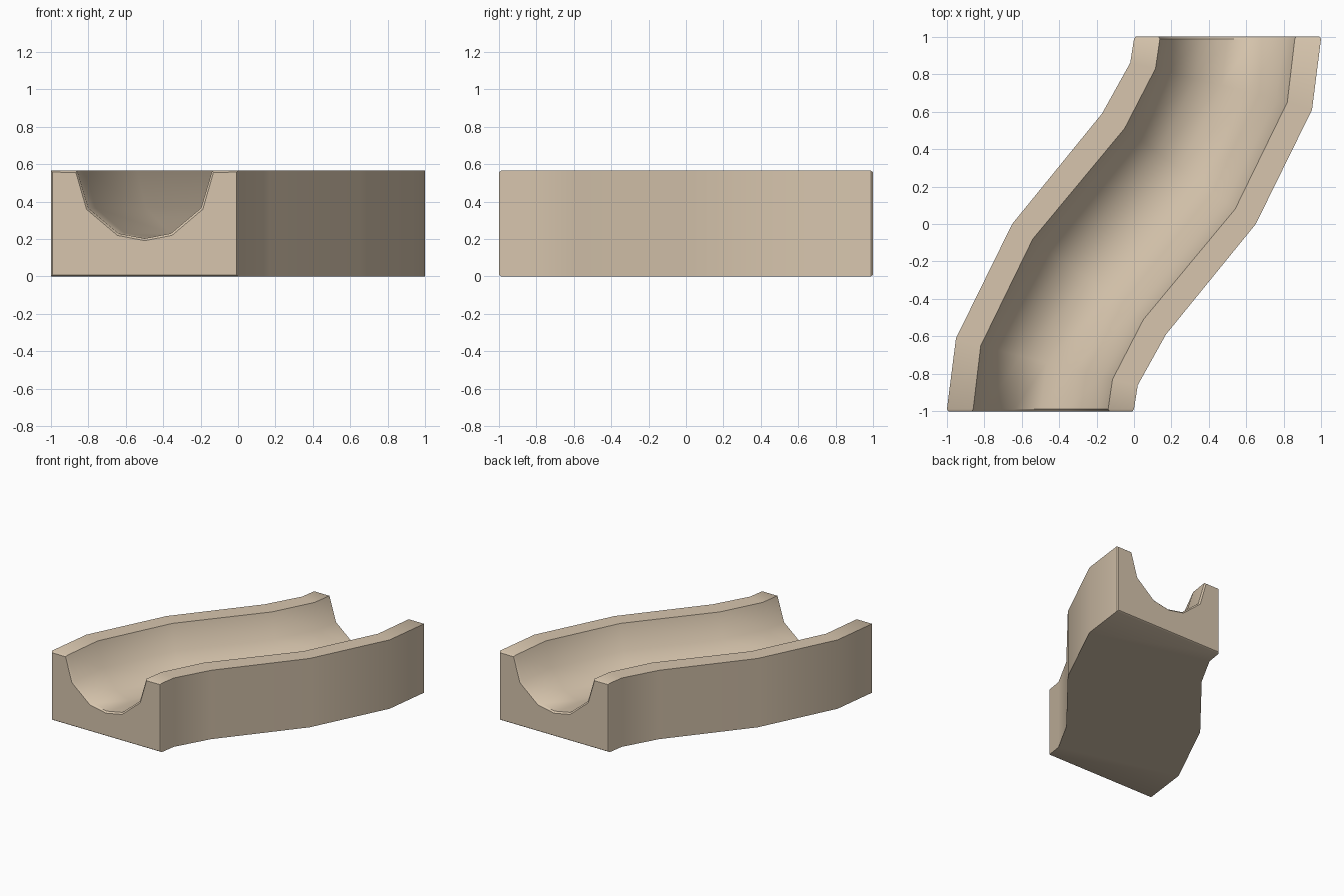
import bpy, bmesh
from mathutils import Vector

if "Cube" in bpy.data.objects:
    bpy.data.objects.remove(bpy.data.objects["Cube"])

H, E = 0.565, 0.988          # block height, end of the body before the chamfer

# Left wall and left rim in plan; the right ones are half-turn copies
outer_l = [(-0.998, -E), (-0.95, -0.61), (-0.65, 0), (-0.17, 0.59), (-0.02, 0.86), (0, E)]
inner_l = [(-0.858, -E), (-0.818, -0.65), (-0.54, -0.08), (-0.05, 0.51), (0.115, 0.83), (0.138, E)]


def half_turn(path):
    return [(-x, -y) for x, y in reversed(path)]


outer_r, inner_r = half_turn(outer_l), half_turn(inner_l)

# Channel profile: fraction across the opening, height
channel = [(0, H), (0.083, 0.365), (0.305, 0.23), (0.5, 0.203),
           (0.695, 0.23), (0.917, 0.365), (1, H)]

# Loft the cross-sections along the S bend
bm = bmesh.new()
rings = []
for ol, il, ir, orr in zip(outer_l, inner_l, inner_r, outer_r):
    a, b = Vector(il), Vector(ir)
    pts = [(*ol, 0), (*ol, H)]
    pts += [(*a.lerp(b, f), z) for f, z in channel]
    pts += [(*orr, H), (*orr, 0)]
    rings.append([bm.verts.new(p) for p in pts])
for r, s in zip(rings, rings[1:]):
    n = len(r)
    for i in range(n):
        j = (i + 1) % n
        bm.faces.new((r[i], r[j], s[j], s[i]))
caps = [bm.faces.new(rings[0]), bm.faces.new(rings[-1])]
bmesh.ops.recalc_face_normals(bm, faces=bm.faces[:])

# Small chamfer round both ends
bmesh.ops.inset_individual(bm, faces=caps, thickness=0.012, depth=0.012)

mesh = bpy.data.meshes.new("curved_channel")
bm.to_mesh(mesh)
bm.free()
obj = bpy.data.objects.new("curved_channel", mesh)
bpy.context.collection.objects.link(obj)

# Pale wood colour
mat = bpy.data.materials.new("pale_wood")
mat.diffuse_color = (0.68, 0.56, 0.42, 1)
mat.use_nodes = True
mat.node_tree.nodes["Principled BSDF"].inputs["Base Color"].default_value = mat.diffuse_color
mesh.materials.append(mat)

bpy.context.view_layer.objects.active = obj
obj.select_set(True)
bpy.ops.object.shade_smooth_by_angle(angle=0.7)
